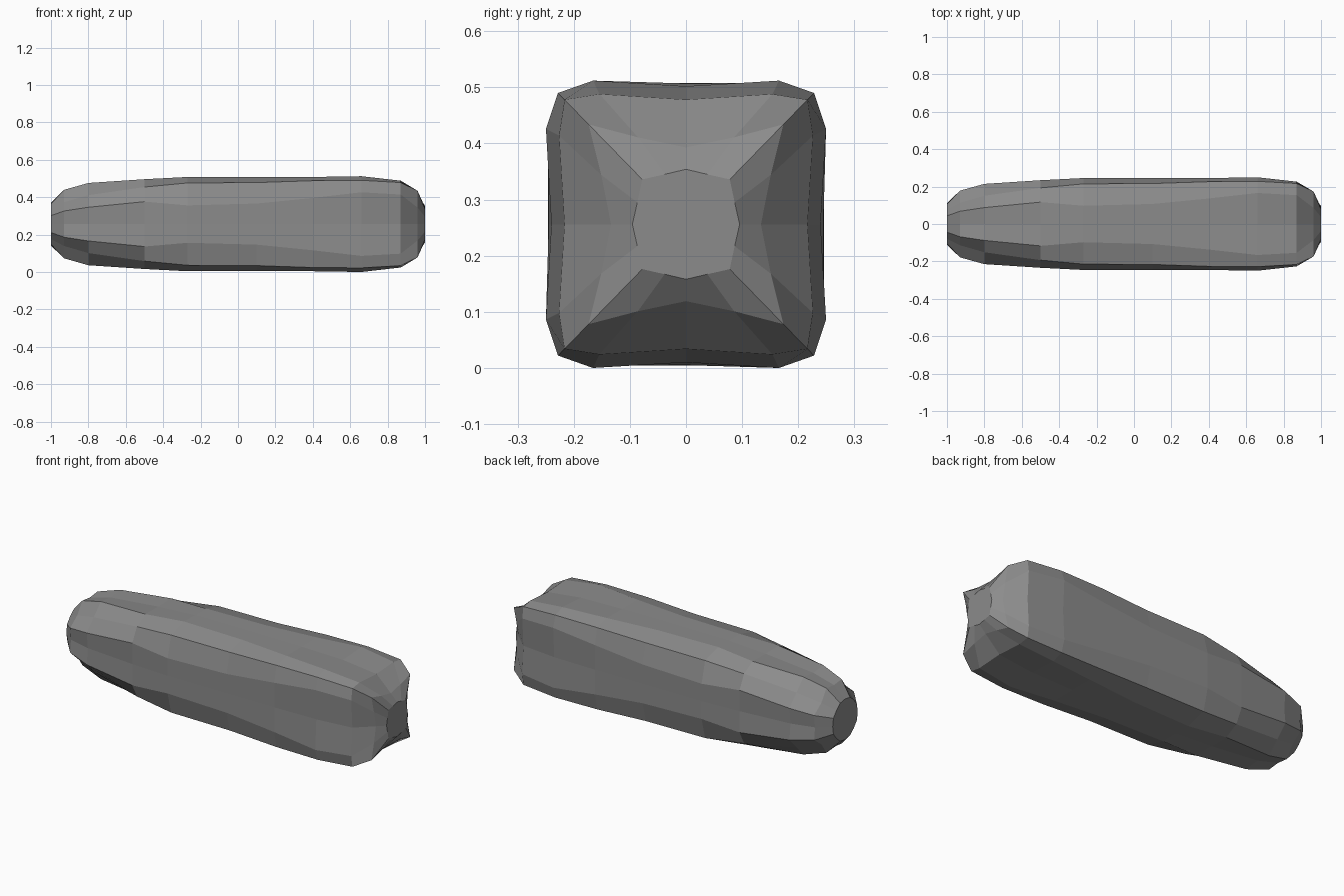
import bpy, bmesh
from mathutils import Matrix

if "Cube" in bpy.data.objects:
    bpy.data.objects.remove(bpy.data.objects["Cube"])

CENTRE_Z = 0.256
Y_SCALE = 0.975

# Rings along x: (x, mid radius, shoulder radius, shoulder offset, corner ridge)
RINGS = [
    (-1.00, 0.115, 0.108, 0.045, 0.080),
    (-0.93, 0.175, 0.183, 0.070, 0.117),
    (-0.80, 0.210, 0.220, 0.090, 0.155),
    (-0.50, 0.238, 0.240, 0.120, 0.198),
    (-0.27, 0.251, 0.252, 0.100, 0.220),
    (0.10, 0.252, 0.252, 0.110, 0.222),
    (0.40, 0.251, 0.252, 0.140, 0.232),
    (0.66, 0.246, 0.256, 0.170, 0.234),
    (0.87, 0.222, 0.232, 0.158, 0.222),
    (0.96, 0.137, 0.155, 0.088, 0.178),
    (1.00, 0.098, 0.089, 0.039, 0.080),
]


def section(mid, shoulder, offset, ridge):
    """Square-ish section: one quarter repeated four times by rotation."""
    quarter = [(mid, 0), (shoulder, offset), (ridge, ridge), (offset, shoulder)]
    points = []
    for _ in range(4):
        points += quarter
        quarter = [(-b, a) for a, b in quarter]
    return points


# Long faceted stone body
bm = bmesh.new()
loops = []
for x, *shape in RINGS:
    loops.append([bm.verts.new((x, a * Y_SCALE, CENTRE_Z + b))
                  for a, b in section(*shape)])
for first, second in zip(loops, loops[1:]):
    for i in range(16):
        j = (i + 1) % 16
        bm.faces.new((first[i], first[j], second[j], second[i]))

# End caps
bm.faces.new(loops[0])
bm.faces.new(loops[-1])
bmesh.ops.recalc_face_normals(bm, faces=bm.faces)

mesh = bpy.data.meshes.new("long_stone")
bm.to_mesh(mesh)
bm.free()
stone = bpy.data.objects.new("long_stone", mesh)
bpy.context.collection.objects.link(stone)

# Single grey colour
grey = bpy.data.materials.new("stone grey")
grey.diffuse_color = (0.26, 0.26, 0.26, 1)
grey.use_nodes = True
grey.node_tree.nodes["Principled BSDF"].inputs["Base Color"].default_value = grey.diffuse_color
mesh.materials.append(grey)

# Rest exactly on the ground
lowest = min(v.co.z for v in mesh.vertices)
mesh.transform(Matrix.Translation((0, 0, -lowest)))
